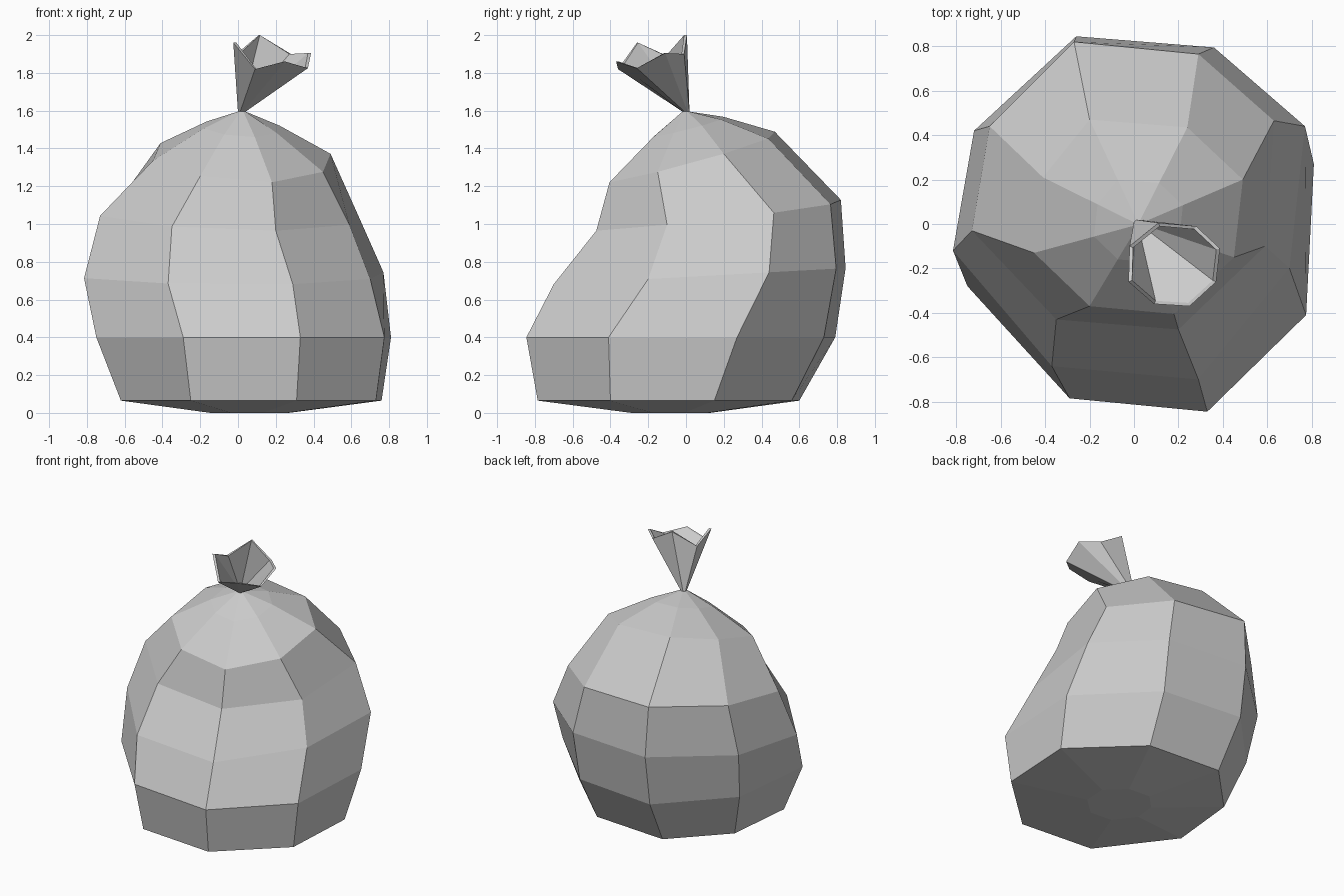
import bpy, bmesh
from mathutils import Vector
from math import cos, sin, radians

if "Cube" in bpy.data.objects:
    bpy.data.objects.remove(bpy.data.objects["Cube"])


def loft(name, rings, cap_start=False):
    """Skin a stack of eight-sided rings with flat quads."""
    bm = bmesh.new()
    loops = [[bm.verts.new(p) for p in ring] for ring in rings]
    for a, b in zip(loops, loops[1:]):
        for i in range(8):
            j = (i + 1) % 8
            bm.faces.new((a[i], a[j], b[j], b[i]))
    if cap_start:
        bm.faces.new(loops[0][::-1])
    me = bpy.data.meshes.new(name)
    bm.to_mesh(me)
    bm.free()
    ob = bpy.data.objects.new(name, me)
    bpy.context.collection.objects.link(ob)
    return ob


# bag rings: base height, tilt in x, tilt in y, then the eight xy corners
sections = [
    (0.065, 0, 0, [(.31, -.785), (.73, -.40), (.76, .15), (.33, .56),
                   (-.23, .60), (-.57, .25), (-.62, -.25), (-.25, -.74)]),
    (0.40, 0, 0, [(.33, -.845), (.775, -.41), (.81, .27), (.35, .73),
                  (-.26, .79), (-.68, .35), (-.75, -.28), (-.29, -.785)]),
    (0.72, 0, .055, [(.29, -.70), (.70, -.20), (.77, .44), (.36, .795),
                     (-.26, .845), (-.72, .42), (-.815, -.12), (-.37, -.64)]),
    (1.025, -.03, .115, [(.20, -.475), (.59, -.10), (.63, .465), (.29, .765),
                         (-.27, .82), (-.65, .44), (-.73, -.03), (-.35, -.43)]),
    (1.345, -.06, .28, [(.18, -.405), (.45, -.15), (.49, .20), (.24, .435),
                        (-.20, .47), (-.41, .21), (-.45, -.13), (-.20, -.37)]),
]
rings = [[Vector((x, y, z + tx * x + ty * y)) for x, y in pts]
         for z, tx, ty, pts in sections]

# tied neck
angles = [radians(-67.5 + 45 * i) for i in range(8)]
neck = [Vector((.02 + .022 * cos(a), .02 * sin(a), 1.595)) for a in angles]

# slightly domed shoulder below the neck, sagging base under the bag
shoulder = [n.lerp(p, .4) + Vector((0, 0, .015)) for n, p in zip(neck, rings[-1])]
mid = sum(rings[0], Vector()) / 8
base = []
for p in rings[0]:
    q = mid.lerp(p, .3)
    q.z = 0
    base.append(q)
loft("bag_body", [base] + rings + [shoulder, neck], cap_start=True)

# flared, wavy open top with a thin rim
rim = [Vector(p) for p in [
    (.25, -.37, 1.86), (.37, -.26, 1.825), (.387, -.11, 1.905), (.28, -.01, 1.90),
    (.11, .005, 2.0), (-.02, -.10, 1.89), (-.025, -.26, 1.96), (.09, -.36, 1.82)]]
centre = sum(rim, Vector()) / 8
inner = []
for p in rim:
    q = p.lerp(centre, .08)
    q.z = p.z
    inner.append(q)
throat = [Vector((.025 + .012 * cos(a), -.005 + .01 * sin(a), 1.615)) for a in angles]
loft("bag_top", [neck, rim, inner, throat])
